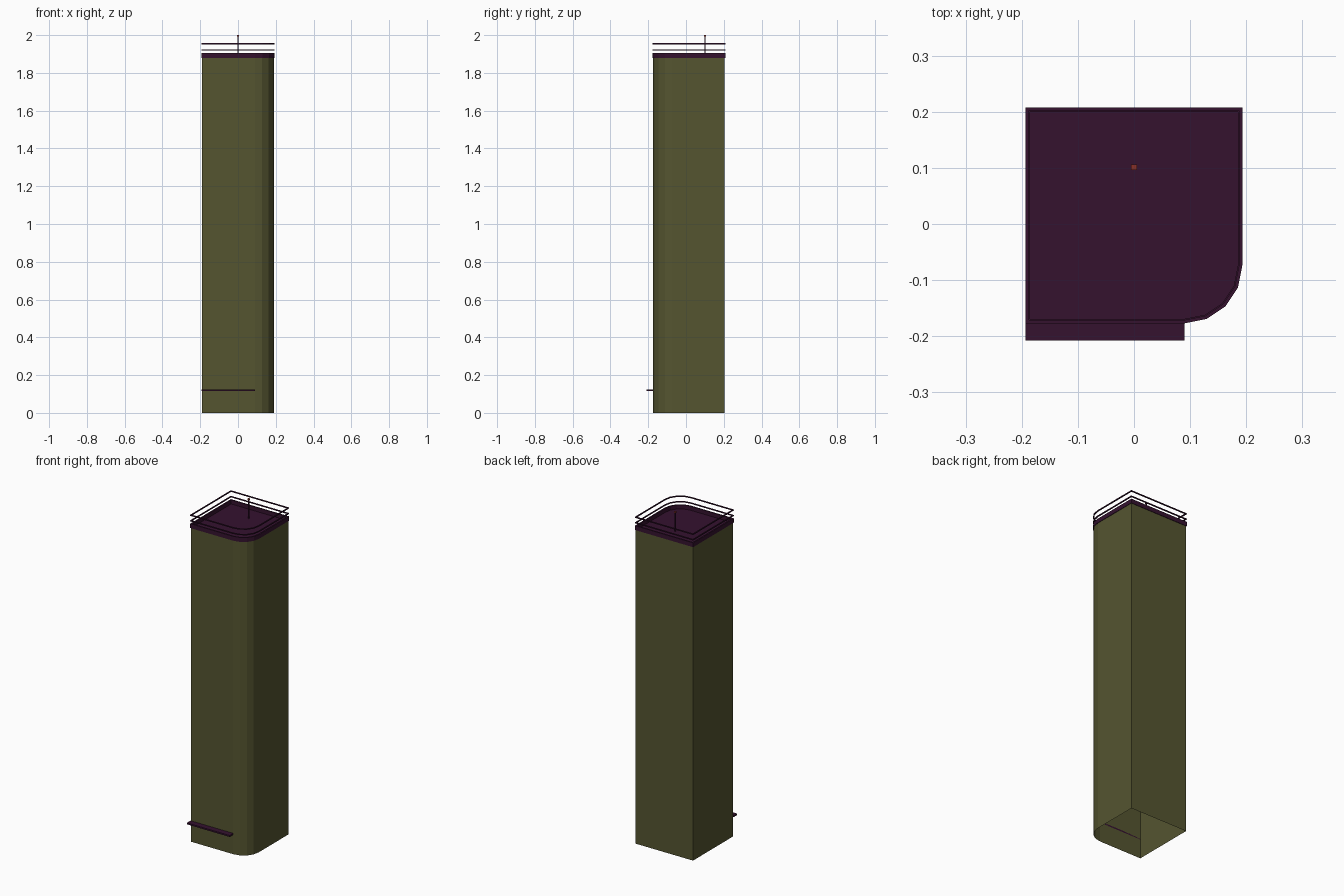
import bpy, bmesh, math

if "Cube" in bpy.data.objects:
    bpy.data.objects.remove(bpy.data.objects["Cube"])


def material(name, rgb):
    m = bpy.data.materials.new(name)
    m.diffuse_color = (*rgb, 1)
    m.use_nodes = True
    m.node_tree.nodes["Principled BSDF"].inputs["Base Color"].default_value = m.diffuse_color
    return m


OLIVE = material("olive_wall", (0.09, 0.09, 0.03))
PLUM = material("plum_trim", (0.035, 0.006, 0.028))
RED = material("beacon_red", (0.25, 0.03, 0.02))


def outline(off=0.0):
    """Tower footprint with one rounded corner, grown outward by off."""
    x, y0, y1, r = 0.19 + off, -0.174 - off, 0.205 + off, 0.10 + off
    pts = [(x, y1), (-x, y1), (-x, y0)]
    for i in range(5):
        a = math.radians(-90 + 22.5 * i)
        pts.append((x - r + r * math.cos(a), y0 + r + r * math.sin(a)))
    return pts


def finish(name, bm, mat, recalc=True):
    if recalc:
        bmesh.ops.recalc_face_normals(bm, faces=bm.faces[:])
    me = bpy.data.meshes.new(name)
    bm.to_mesh(me)
    bm.free()
    me.materials.append(mat)
    ob = bpy.data.objects.new(name, me)
    bpy.context.collection.objects.link(ob)
    return ob


def bridge(bm, a, b):
    n = len(a)
    for i in range(n):
        j = (i + 1) % n
        bm.faces.new((a[i], a[j], b[j], b[i]))


def loop(bm, off, z):
    return [bm.verts.new((x, y, z)) for x, y in outline(off)]


def band(name, outer, inner, z0, z1):
    """Closed rim following the footprint."""
    bm = bmesh.new()
    rings = [loop(bm, outer, z0), loop(bm, outer, z1),
             loop(bm, inner, z1), loop(bm, inner, z0)]
    for i in range(4):
        bridge(bm, rings[i], rings[(i + 1) % 4])
    return finish(name, bm, PLUM)


def box(name, x0, x1, y0, y1, z0, z1, mat):
    bm = bmesh.new()
    bmesh.ops.create_cube(bm, size=1)
    for v in bm.verts:
        v.co = ((x0 + x1) / 2 + v.co.x * (x1 - x0),
                (y0 + y1) / 2 + v.co.y * (y1 - y0),
                (z0 + z1) / 2 + v.co.z * (z1 - z0))
    return finish(name, bm, mat)


# Tower walls, open underneath
bm = bmesh.new()
bottom = loop(bm, 0, 0)
top = loop(bm, 0, 1.88)
for i in range(len(top)):
    j = (i + 1) % len(top)
    bm.faces.new((bottom[i], bottom[j], top[j], top[i]))
finish("tower_walls", bm, OLIVE, recalc=False)

# Recessed roof deck
bm = bmesh.new()
bm.faces.new(loop(bm, 0, 1.88))
finish("roof_deck", bm, PLUM, recalc=False)

# Parapet and two guard rails
band("parapet", 0.003, -0.005, 1.878, 1.904)
band("lower_rail", 0.003, -0.003, 1.918, 1.924)
band("upper_rail", 0.003, -0.003, 1.951, 1.957)

# Entrance canopy
box("entrance_canopy", -0.193, 0.09, -0.208, -0.174, 0.116, 0.125, PLUM)

# Mast with beacon
box("mast", -0.003, 0.003, 0.098, 0.104, 1.88, 1.992, PLUM)
box("beacon", -0.005, 0.005, 0.096, 0.106, 1.992, 2.0, RED)
